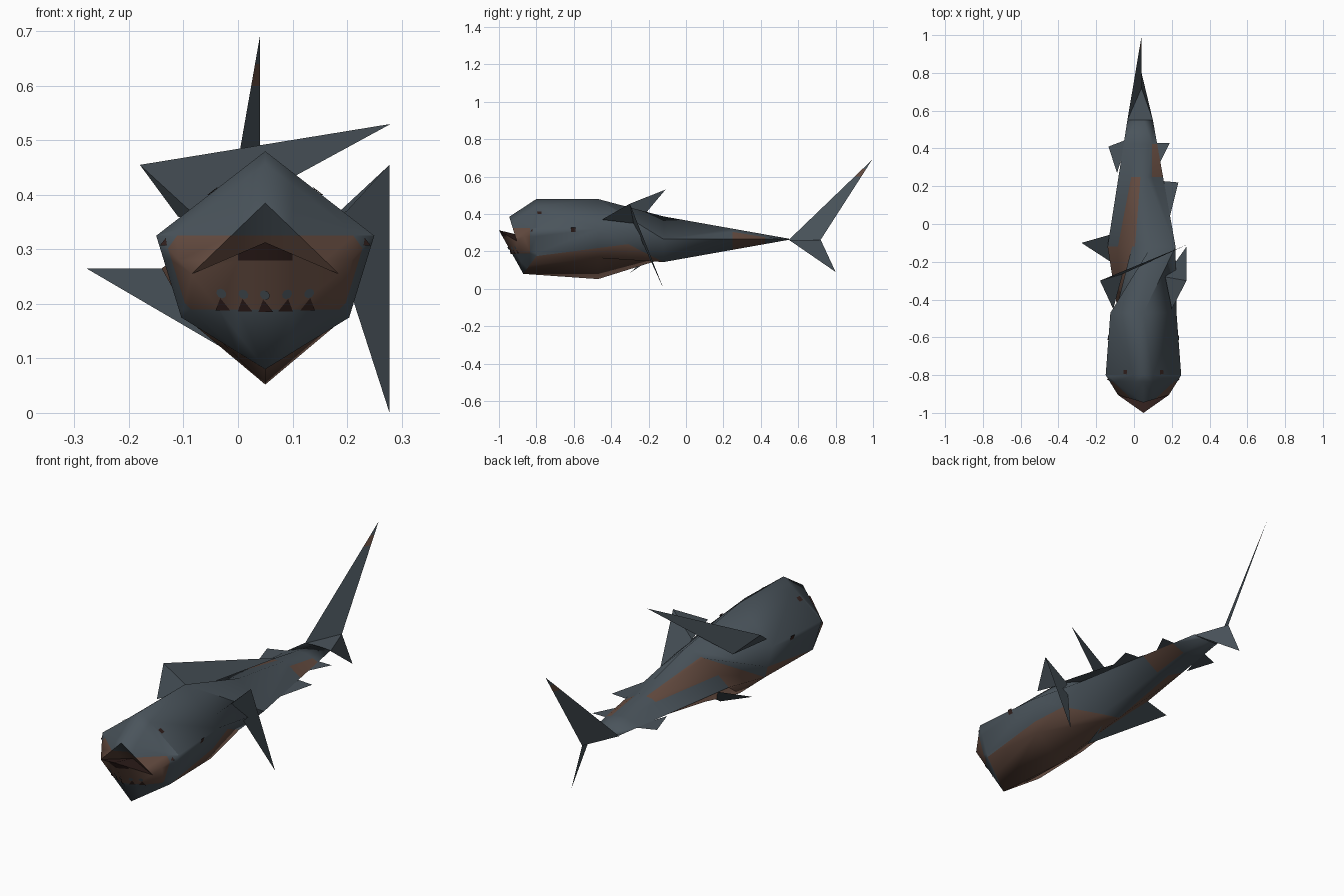
import bpy, bmesh, math
from mathutils import Vector

cube = bpy.data.objects.get("Cube")
if cube:
    bpy.data.objects.remove(cube, do_unlink=True)


def material(name, r, g, b):
    m = bpy.data.materials.new(name)
    m.use_nodes = True
    m.diffuse_color = (r, g, b, 1)
    m.node_tree.nodes["Principled BSDF"].inputs["Base Color"].default_value = (r, g, b, 1)
    return m


PALETTE = [material("slate_grey", 0.068, 0.088, 0.105),
           material("rusty_brown", 0.13, 0.072, 0.052),
           material("dark_maroon", 0.03, 0.014, 0.012)]
GREY, BROWN, DARK = range(3)
MID = 0.05


def finish(name, bm, mats=PALETTE):
    mesh = bpy.data.meshes.new(name)
    bm.to_mesh(mesh)
    bm.free()
    ob = bpy.data.objects.new(name, mesh)
    for m in mats:
        mesh.materials.append(m)
    bpy.context.collection.objects.link(ob)
    return ob


def cut(bm, faces, co, no):
    """Split only the given faces along a plane."""
    geom = set(faces)
    for f in faces:
        geom.update(f.edges)
        geom.update(f.verts)
    bmesh.ops.bisect_plane(bm, geom=list(geom), plane_co=co, plane_no=no)


def head_ring(y, half, top, side, low, bottom, chin_y):
    """Upright six-sided section: back ridge, side, low side, keel, mirrored."""
    right = [Vector((MID + half, y, side)), Vector((MID + half * 0.77, y, low))]
    left = [Vector((2 * MID - v.x, v.y, v.z)) for v in reversed(right)]
    return [Vector((MID, y, top)), *right, Vector((MID, chin_y, bottom)), *left]


def rolled_ring(y, x_back, x_belly, half):
    """Section rolled a quarter turn, so the back ridge points to +x."""
    z = 0.265
    span = x_back - x_belly
    x_wide, x_low = x_back - span * 0.36, x_back - span * 0.64
    return [Vector(p) for p in (
        (x_back, y, z), (x_wide, y, z - half), (x_low, y, z - half * 0.85),
        (x_belly, y, z), (x_low, y, z + half * 0.85), (x_wide, y, z + half))]


def between(a, b, t):
    return [p.lerp(q, t) for p, q in zip(a, b)]


# Body: loft from the head to the flattened tail root
waist = rolled_ring(-0.12, 0.22, -0.14, 0.122)
root = rolled_ring(0.55, 0.10, -0.035, 0.003)
rings = [head_ring(-0.8, 0.2, 0.48, 0.325, 0.175, 0.08, -0.87),
         head_ring(-0.47, 0.175, 0.48, 0.32, 0.165, 0.052, -0.47),
         waist, between(waist, root, 0.55), between(waist, root, 0.81), root]
bm = bmesh.new()
zone = bm.faces.layers.int.new("zone")
loft = [[bm.verts.new(p) for p in ring] for ring in rings]
for s, (a, b) in enumerate(zip(loft, loft[1:])):
    for i in range(6):
        j = (i + 1) % 6
        f = bm.faces.new((a[i], b[i], b[j], a[j]))
        f[zone] = s * 10 + i + 1
        belly = i in (2, 3) and s < 3
        flank_patch = i == 0 and s == 3
        f.material_index = BROWN if belly or flank_patch else GREY
bm.faces.new(loft[-1])[zone] = -1

# Snout and open jaws, mirrored about the middle plane
top, rs, rl, chin, ll, ls = loft[0]
upper = bm.verts.new((MID, -0.945, 0.385))
lower = bm.verts.new((MID, -1.0, 0.313))
throat = bm.verts.new((MID, -0.86, 0.28))
for sign, side, low in ((1, rs, rl), (-1, ls, ll)):
    corner = bm.verts.new((MID + sign * 0.135, -0.905, 0.255))
    for tri in ((top, side, upper), (side, corner, upper), (side, low, corner),
                (low, chin, corner), (chin, lower, corner), (upper, corner, throat)):
        bm.faces.new(tri)
    floor = bm.faces.new((lower, throat, corner))
    floor[zone] = -1
    floor.material_index = DARK
bmesh.ops.recalc_face_normals(bm, faces=bm.faces)


def faces_in(*zones):
    return [f for f in bm.faces if f[zone] in zones]


# Painted bands on the snout
for co, no in (((0, 0, 0.19), (0, 0, 1)), ((0, 0, 0.325), (0, 0, 1)),
               ((0, 0, 0.28), (0, 0, 1)), ((0, -0.835, 0), (0, 1, 0)),
               ((MID - 0.05, 0, 0), (1, 0, 0)), ((MID + 0.05, 0, 0), (1, 0, 0))):
    cut(bm, faces_in(0), co, no)
for f in faces_in(0):
    c = f.calc_center_median()
    f.material_index = BROWN if 0.19 < c.z < 0.325 and c.y < -0.835 else GREY
    if c.z > 0.28 and c.y < -0.95 and abs(c.x - MID) < 0.05:
        f.material_index = DARK

# Brown belly rises a little up the sides of the head
sides = (2, 5, 12)
cut(bm, faces_in(*sides), (0, -0.8, 0.175), (0, -0.13, 1))
for f in faces_in(*sides):
    c = f.calc_center_median()
    f.material_index = BROWN if c.z < 0.175 + 0.13 * (c.y + 0.8) else GREY

# Brown stripe along the upper right of the rear body
stripe = (24, 25)
edges = [(-0.085, 0.19), (0.005, 0.08)]
for x, slope in edges:
    cut(bm, faces_in(*stripe), (x, -0.12, 0), (1, -slope, 0))
for f in faces_in(*stripe):
    c = f.calc_center_median()
    lo, hi = [x + slope * (c.y + 0.12) for x, slope in edges]
    f.material_index = BROWN if lo < c.x < hi else GREY

# Small patch ahead of the tail
cut(bm, faces_in(36), (0.095, 0, 0), (1, 0, 0))
for f in faces_in(36):
    f.material_index = BROWN if f.calc_center_median().x > 0.095 else GREY

body = finish("body", bm)
bpy.context.view_layer.objects.active = body
body.select_set(True)
bpy.ops.object.shade_smooth_by_angle(angle=math.radians(85))
body.select_set(False)


# Thin painted plates laid on the skin
def plate(name, near, size, sides, mat, spin=0):
    _, spot, normal, _ = body.closest_point_on_mesh(Vector(near))
    bm = bmesh.new()
    bmesh.ops.create_circle(bm, cap_ends=True, segments=sides, radius=size)
    ob = finish(name, bm, [PALETTE[mat]])
    ob.location = spot + normal * 0.002
    ob.rotation_euler = normal.to_track_quat('Z', 'Y').to_euler()
    ob.rotation_euler.rotate_axis('Z', spin)


for sign, label in ((1, "left"), (-1, "right")):
    plate(label + "_eye", (MID + sign * 0.115, -0.782, 0.43), 0.016, 4, DARK, math.pi / 4)
    plate(label + "_gill_mark", (MID + sign * 0.22, -0.6, 0.305), 0.017, 4, DARK, math.pi / 4)
    plate(label + "_cheek_mark", (MID + sign * 0.19, -0.83, 0.315), 0.01, 3, DARK)
for k in range(5):
    x = MID + (k - 2) * 0.042
    y = -0.95 + abs(k - 2) * 0.015
    plate("jaw_spot", (x, y, 0.215), 0.01, 8, GREY)
    plate("tooth", (x, y + 0.01, 0.19), 0.017, 3, DARK)


# Fins: flat triangles, sharing corners where a fin is folded
def fin(name, points, triangles=((0, 1, 2),), band=()):
    bm = bmesh.new()
    verts = [bm.verts.new(p) for p in points]
    for tri in triangles:
        bm.faces.new([verts[i] for i in tri])
    for z in band:
        cut(bm, bm.faces[:], (0, 0, z), (0, 0, 1))
    for f in bm.faces:
        if band and band[0] < f.calc_center_median().z < band[1]:
            f.material_index = BROWN
    finish(name, bm)


# Folded fins: outer bend, tip, front root, rear root
fin("upper_fin", [(-0.18, -0.3, 0.455), (0.28, -0.11, 0.53),
                  (-0.11, -0.45, 0.36), (-0.06, -0.265, 0.345)], ((0, 1, 3), (0, 3, 2)))
fin("left_fin", [(0.278, -0.3, 0.455), (0.278, -0.12, 0),
                 (0.2, -0.45, 0.37), (0.165, -0.28, 0.35)], ((0, 3, 1), (0, 2, 3)))
fin("right_fin", [(-0.278, -0.1, 0.265), (0.03, -0.3, 0.085), (0, -0.02, 0.265)])
fin("right_rear_fin", [(-0.03, 0.45, 0.265), (-0.09, 0.27, 0.265), (-0.135, 0.41, 0.265)])
fin("left_rear_fin", [(0.1, 0.43, 0.265), (0.19, 0.43, 0.265), (0.125, 0.3, 0.265)])
fin("left_middle_fin", [(0.12, 0.23, 0.265), (0.235, 0.22, 0.265), (0.185, 0.02, 0.265)])

# Tail: a flat stem with an upper and a lower fluke
stem = [(-0.035, 0.55, 0.262), (0.04, 0.72, 0.262), (0.1, 0.55, 0.262)]
fin("tail_stem", stem)
fin("upper_fluke", [(0.04, 0.995, 0.69), stem[1], stem[0]], band=(0.6, 0.64))
fin("lower_fluke", [(0.04, 0.8, 0.09), stem[1], stem[2]])
